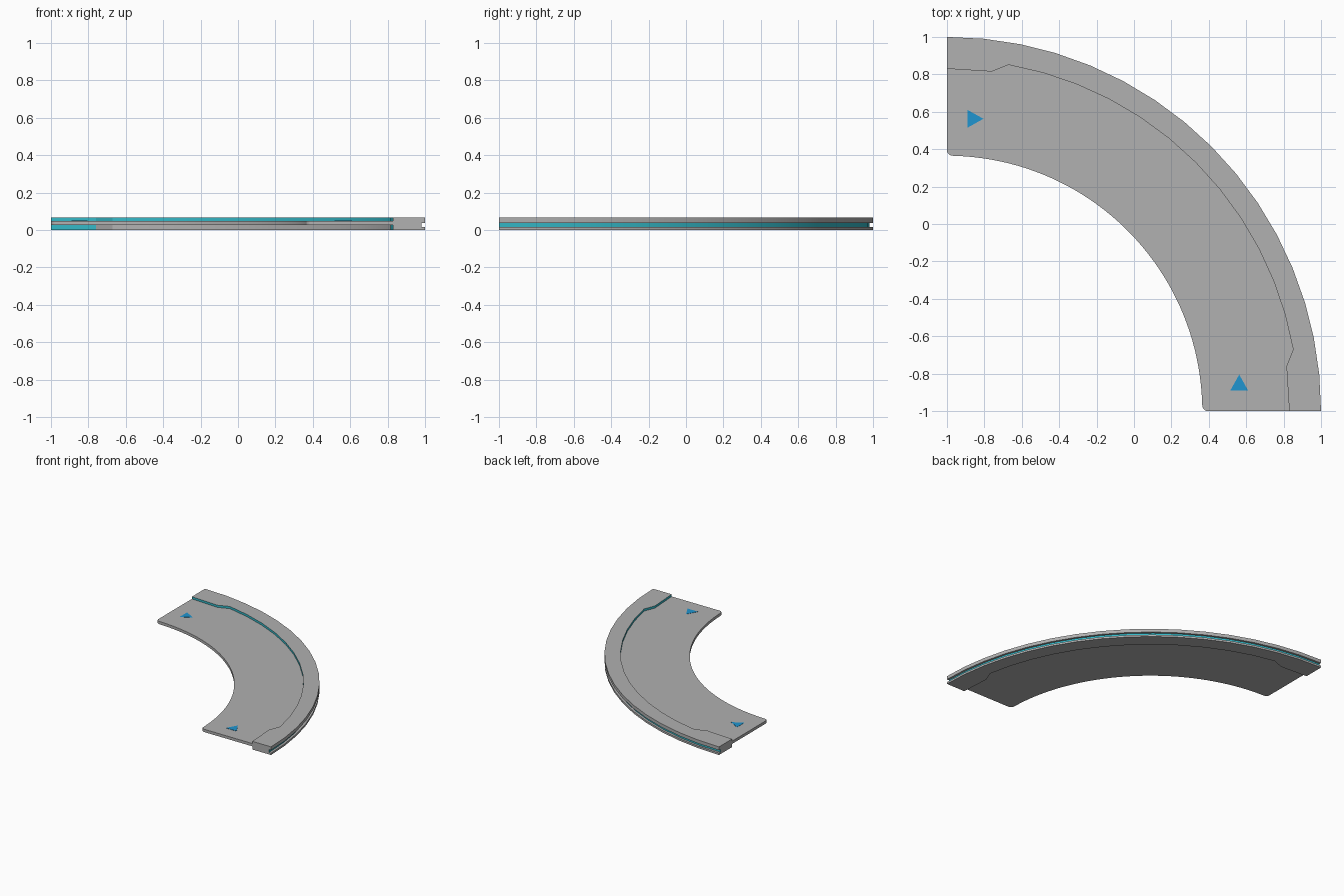
import bpy, bmesh
from math import radians, sin, cos

if "Cube" in bpy.data.objects:
    bpy.data.objects.remove(bpy.data.objects["Cube"])


def material(name, rgb):
    m = bpy.data.materials.new(name)
    m.use_nodes = True
    m.diffuse_color = (*rgb, 1)
    m.node_tree.nodes["Principled BSDF"].inputs["Base Color"].default_value = (*rgb, 1)
    return m


GREY = material("light grey", (0.44, 0.44, 0.44))
TEAL = material("teal", (0.035, 0.48, 0.57))
BLUE = material("arrow blue", (0.014, 0.3, 0.63))

TOP, PLATE_TOP, PLATE_LOW = 0.067, 0.049, 0.026
SLOT_LOW, SLOT_HIGH = 0.016, 0.039
STEPS = 16


def polar(radius, degrees):
    a = radians(degrees)
    return (radius * cos(a) - 1, radius * sin(a) - 1)


def finish(bm, name, mats, smooth=None):
    bmesh.ops.recalc_face_normals(bm, faces=bm.faces)
    mesh = bpy.data.meshes.new(name)
    bm.to_mesh(mesh)
    bm.free()
    for m in mats:
        mesh.materials.append(m)
    ob = bpy.data.objects.new(name, mesh)
    bpy.context.collection.objects.link(ob)
    if smooth:
        bpy.ops.object.select_all(action='DESELECT')
        ob.select_set(True)
        bpy.context.view_layer.objects.active = ob
        bpy.ops.object.shade_smooth_by_angle(angle=radians(smooth))
    return ob


def prism(name, outline, low, high, mat, smooth=None):
    bm = bmesh.new()
    base = bm.faces.new([bm.verts.new((x, y, low)) for x, y in outline])
    ext = bmesh.ops.extrude_face_region(bm, geom=[base])
    tops = [v for v in ext["geom"] if isinstance(v, bmesh.types.BMVert)]
    bmesh.ops.translate(bm, verts=tops, vec=(0, 0, high - low))
    return finish(bm, name, [mat], smooth)


# Inner line of the rail: a wider block at each end, mirrored over the diagonal
end_block = [(0.83, -1), (0.815, -0.76)]
arc = [polar(1.88, 10.1 + 69.8 * i / (STEPS - 4)) for i in range(STEPS - 3)]
inner_line = end_block + arc + [(y, x) for x, y in reversed(end_block)]

# Outer rail with a slot running around its outside
bm = bmesh.new()
rings = []
for i, (x, y) in enumerate(inner_line):
    edge = polar(2.0, 90 * i / STEPS)
    slot = polar(1.982, 90 * i / STEPS)
    if i == 0:
        slot = (slot[0], -1)
    section = [(x, y, 0), (*edge, 0), (*edge, SLOT_LOW), (*slot, SLOT_LOW),
               (*slot, SLOT_HIGH), (*edge, SLOT_HIGH), (*edge, TOP), (x, y, TOP),
               (x, y, PLATE_TOP), (x, y, PLATE_LOW)]
    rings.append([bm.verts.new(p) for p in section])
SLOT_FLOOR, UPPER_WALL, LOWER_WALL = 3, 7, 9
for i in range(STEPS):
    a, b = rings[i], rings[i + 1]
    for k in range(len(a)):
        n = (k + 1) % len(a)
        f = bm.faces.new((a[k], a[n], b[n], b[k]))
        at_end = i in (0, STEPS - 1)
        if k in (SLOT_FLOOR, UPPER_WALL) or (k == LOWER_WALL and at_end):
            f.material_index = 1
bm.faces.new(rings[0])
bm.faces.new(rings[-1])
finish(bm, "outer_rail", [GREY, TEAL], 20)

# Flat curved plate inside the rail, with rounded inner corners
r = 0.03
corner = [(0.365 + r * (1 - cos(radians(t))), -1 + r * (1 - sin(radians(t))))
          for t in range(0, 91, 15)]
inner_arc = [polar(1.365, t) for t in range(88, 1, -2)]
outline = inner_line + [(y, x) for x, y in reversed(corner)] + inner_arc + corner
prism("curved_plate", outline, PLATE_LOW, PLATE_TOP, GREY, 20)

# Direction arrows at both ends
arrow = [(0.515, -0.89), (0.61, -0.89), (0.5625, -0.805)]
prism("front_arrow", arrow, PLATE_TOP, PLATE_TOP + 0.002, BLUE)
prism("back_arrow", [(y, x) for x, y in arrow], PLATE_TOP, PLATE_TOP + 0.002, BLUE)
